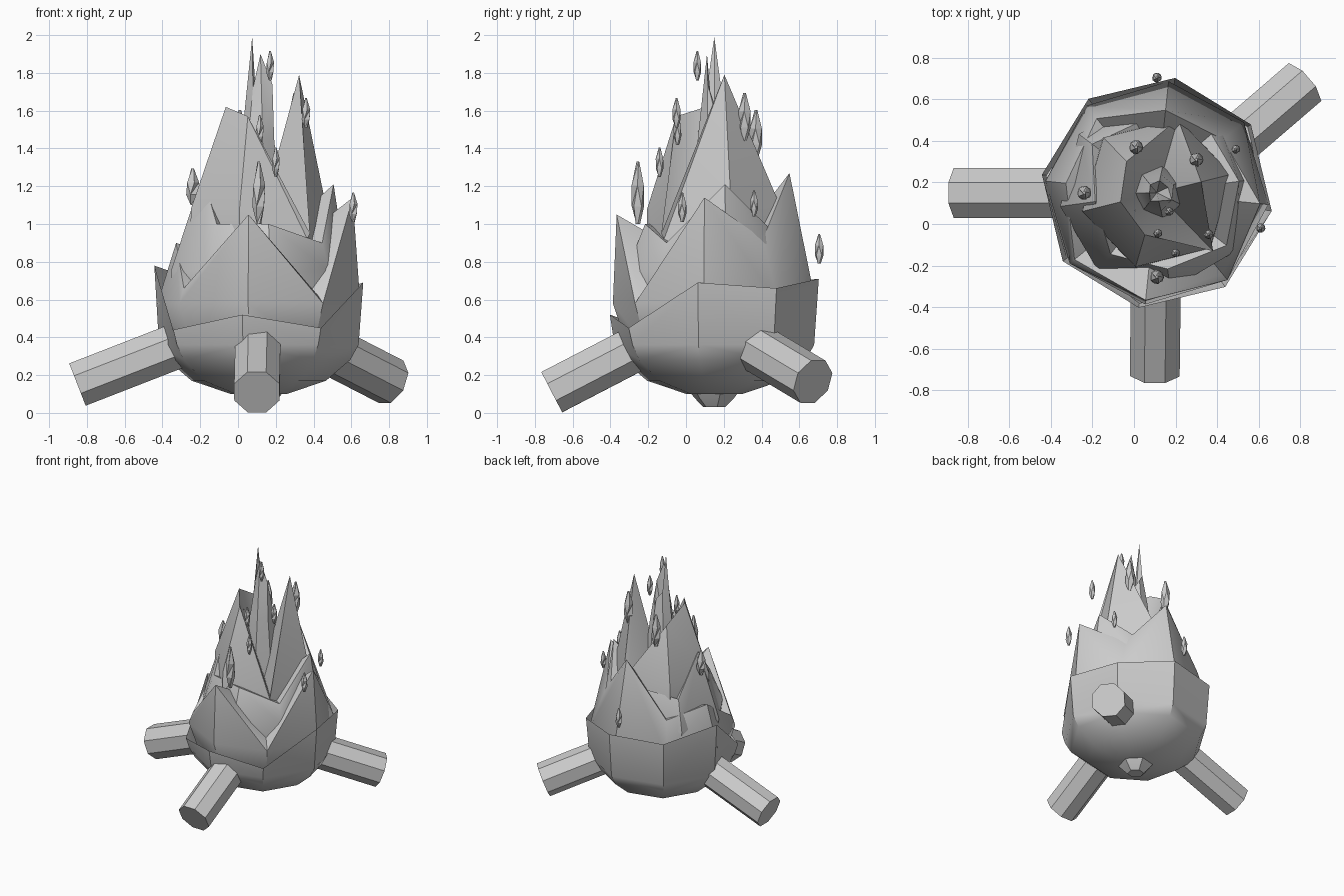
import bpy, bmesh
from math import cos, sin, radians, pi
from mathutils import Vector

if "Cube" in bpy.data.objects:
    bpy.data.objects.remove(bpy.data.objects["Cube"])

CX, CY = 0.11, 0.15


def make(name, verts, faces, smooth=None):
    me = bpy.data.meshes.new(name)
    me.from_pydata(verts, [], faces)
    bm = bmesh.new()
    bm.from_mesh(me)
    bmesh.ops.recalc_face_normals(bm, faces=bm.faces)
    bm.to_mesh(me)
    bm.free()
    ob = bpy.data.objects.new(name, me)
    bpy.context.collection.objects.link(ob)
    if smooth:
        bpy.context.view_layer.objects.active = ob
        ob.select_set(True)
        bpy.ops.object.shade_smooth_by_angle(angle=radians(smooth))
        ob.select_set(False)
    return ob


def loft(name, rings, cap_top=False, smooth=None, well=None):
    n = len(rings[0])
    verts = [p for r in rings for p in r]
    faces = [list(range(n))]
    for k in range(len(rings) - 1):
        for i in range(n):
            a, b = k * n + i, k * n + (i + 1) % n
            faces += [(a, b, b + n), (a, b + n, a + n)] if i % 2 else \
                     [(a, b, a + n), (b, b + n, a + n)]
    top = list(range(len(verts) - n, len(verts)))
    if cap_top:
        faces.append(top)
    if well is not None:
        c = len(verts)
        verts.append((CX, CY, well))
        faces += [(top[i], top[(i + 1) % n], c) for i in range(n)]
    return make(name, verts, faces, smooth)


def flame(name, profile, rim, phase, well=None):
    """Cup whose rim is a zigzag of tips (radius, height); the inside falls to a well."""
    n = len(rim)
    ang = [radians(phase + 360 * i / n) for i in range(n)]
    rings = [[(CX + r * cos(a), CY + r * sin(a), min(z, h - 0.03))
              for a, (_, h) in zip(ang, rim)] for r, z in profile]
    rings.append([(CX + r * cos(a), CY + r * sin(a), h) for a, (r, h) in zip(ang, rim)])
    return loft(name, rings, smooth=35, well=well)


# Flame shells, from the low outer bowl to the tall core (rim runs anticlockwise from the right)
flame("flame_outer", [(0.15, 0.10), (0.36, 0.17), (0.49, 0.28), (0.535, 0.36)],
      [(0.56, 0.69), (0.56, 0.66), (0.56, 0.71), (0.56, 0.70),
       (0.56, 0.78), (0.56, 0.44), (0.56, 0.52), (0.56, 0.45)], -9)
flame("flame_middle", [(0.10, 0.12), (0.34, 0.22), (0.46, 0.34), (0.54, 0.58)],
      [(0.50, 1.14), (0.41, 0.92), (0.40, 1.27), (0.46, 0.85),
       (0.44, 0.90), (0.51, 0.66), (0.52, 1.05), (0.50, 0.62)], -6, 0.75)
flame("flame_inner", [(0.08, 0.10), (0.33, 0.26), (0.44, 0.45), (0.47, 0.75)],
      [(0.40, 1.21), (0.40, 0.95), (0.36, 1.05), (0.39, 0.98),
       (0.30, 1.26), (0.37, 1.00), (0.37, 1.00), (0.42, 0.90)], 8, 0.85)
flame("flame_tall", [(0.06, 0.03), (0.11, 0.08), (0.28, 0.30), (0.38, 0.65), (0.37, 1.08)],
      [(0.22, 1.79), (0.31, 1.12), (0.21, 1.50),
       (0.18, 1.62), (0.21, 1.57), (0.39, 0.95)], 14, 1.0)
flame("flame_core", [(0.12, 0.60), (0.13, 1.10), (0.09, 1.45)],
      [(0.06, 1.56), (0.06, 1.64), (0.05, 1.70), (0.035, 1.99),
       (0.05, 1.72), (0.04, 1.90), (0.08, 1.74)], 26, 1.45)


# Octagonal logs leaning into the fire
def log(name, end, top, r=0.13):
    end, top = Vector(end), Vector(top)
    d = (top - end).normalized()
    u = d.cross(Vector((0, 0, 1))).normalized()
    v = u.cross(d)
    ang = [pi / 8 + i * pi / 4 for i in range(8)]
    ring = [r * (u * cos(a) + v * sin(a)) for a in ang]
    n = 8
    verts = [end + p for p in ring] + [top + p for p in ring]
    faces = [(i, (i + 1) % n, (i + 1) % n + n, i + n) for i in range(n)]
    faces += [list(range(n)), list(range(n, 2 * n))]
    return make(name, verts, faces)


log("log_left", (-0.85, 0.15, 0.15), (0.05, 0.15, 0.50))
log("log_front", (0.10, -0.71, 0.11), (0.11, 0.10, 0.53))
log("log_back_right", (0.81, 0.672, 0.165), (0.11, 0.07, 0.525))

# Embers: small pointed five-sided spindles (x, y, z, radius, half height)
embers = [
    (0.11, 0.705, 0.87, 0.025, 0.08), (0.01, 0.37, 1.48, 0.036, 0.13),
    (0.30, 0.31, 1.57, 0.036, 0.13), (0.49, 0.36, 1.11, 0.022, 0.07),
    (-0.24, 0.15, 1.20, 0.036, 0.10), (0.00, 0.06, 1.36, 0.036, 0.14),
    (0.17, 0.06, 1.84, 0.022, 0.08), (0.115, -0.045, 1.50, 0.022, 0.08),
    (0.11, -0.255, 1.17, 0.036, 0.17), (0.20, -0.14, 1.33, 0.022, 0.08),
    (0.36, -0.05, 1.59, 0.024, 0.08), (0.61, -0.02, 1.09, 0.024, 0.08),
]
for k, (x, y, z, r, h) in enumerate(embers):
    rings = []
    for j, (fr, fz) in enumerate([(0.35, -1), (0.95, -0.45), (0.95, 0.2), (0.2, 0.95)]):
        rings.append([(x + r * fr * cos(2 * pi * i / 5 + j * 0.6),
                       y + r * fr * sin(2 * pi * i / 5 + j * 0.6), z + h * fz)
                      for i in range(5)])
    loft("ember_%d" % (k + 1), rings, cap_top=True)
